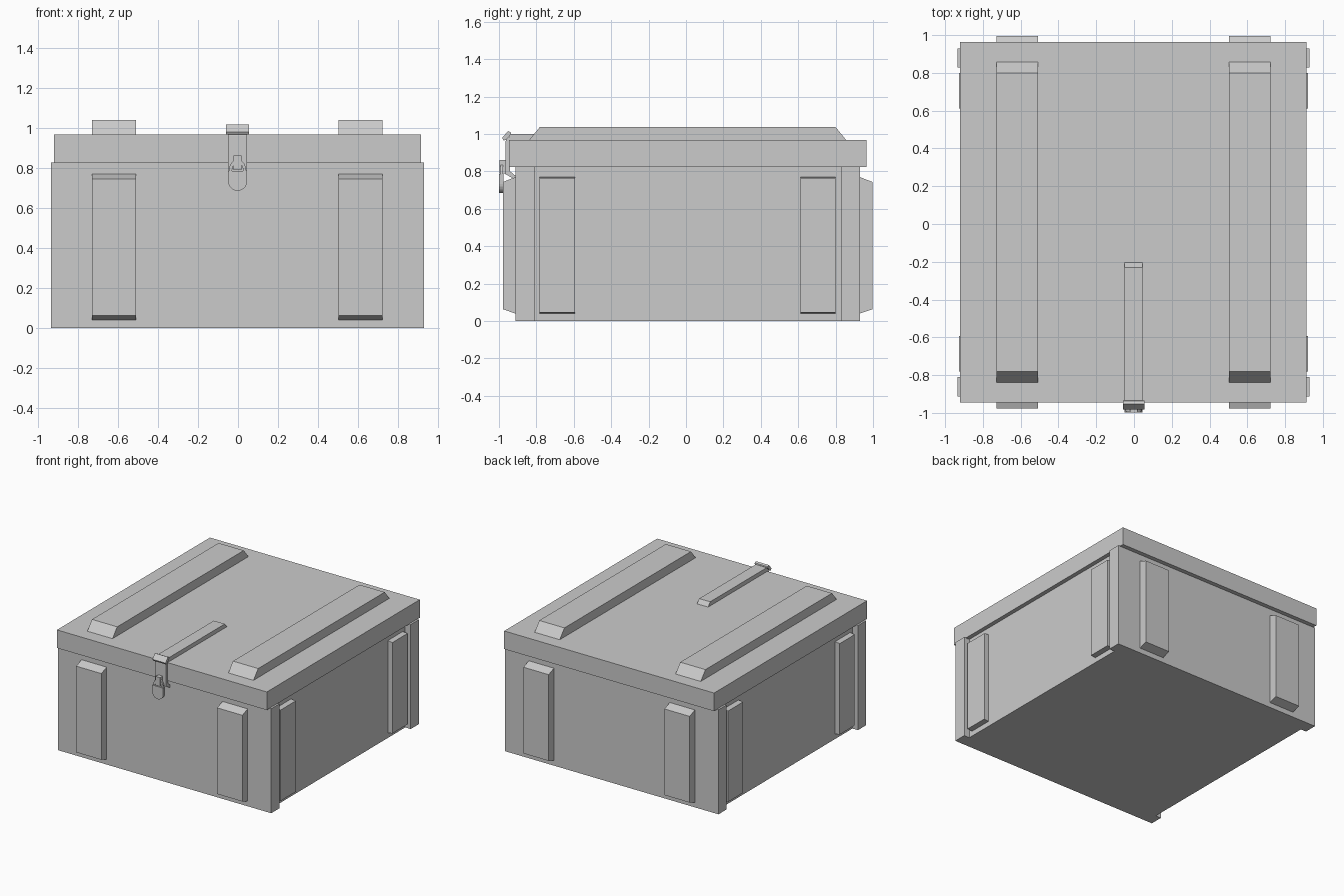
import bpy, bmesh, math
from mathutils import Vector

if "Cube" in bpy.data.objects:
    bpy.data.objects.remove(bpy.data.objects["Cube"])

CX, CY = -0.003, 0.009   # centre of the crate body in plan


def prism(name, pts, axis, a, b):
    """Extrude a 2D outline along an axis from a to b.
    x: points are (y, z); y: points are (x, z); z: points are (x, y)."""
    place = {'x': lambda u, v: (a, u, v),
             'y': lambda u, v: (u, a, v),
             'z': lambda u, v: (u, v, a)}[axis]
    step = Vector([(b - a) if axis == k else 0 for k in 'xyz'])
    bm = bmesh.new()
    face = bm.faces.new([bm.verts.new(place(u, v)) for u, v in pts])
    out = bmesh.ops.extrude_face_region(bm, geom=[face])
    bmesh.ops.translate(bm, vec=step,
                        verts=[g for g in out['geom'] if isinstance(g, bmesh.types.BMVert)])
    bmesh.ops.recalc_face_normals(bm, faces=bm.faces)
    mesh = bpy.data.meshes.new(name)
    bm.to_mesh(mesh)
    bm.free()
    ob = bpy.data.objects.new(name, mesh)
    bpy.context.collection.objects.link(ob)
    return ob


def rect(u0, u1, v0, v1):
    return [(u0, v0), (u1, v0), (u1, v1), (u0, v1)]


# Crate body: thick front and back boards with recessed side walls
w, wi, d, di = 0.932, 0.884, 0.921, 0.82
half = [(w, -d), (w, -di), (wi, -di), (wi, di), (w, di), (w, d)]
outline = half + [(-x, -y) for x, y in half]
prism("crate_body", [(CX + x, CY + y) for x, y in outline], 'z', 0, 0.826)

# Lid
prism("lid", rect(CX - 0.917, CX + 0.917, CY - 0.955, CY + 0.955), 'z', 0.824, 0.967)

# Battens on the lid, front and back
for s, side in ((-1, "left"), (1, "right")):
    x0, x1 = CX + s * 0.616 - 0.11, CX + s * 0.616 + 0.11
    prism("lid_batten_" + side,
          [(CY - 0.85, 0.965), (CY - 0.79, 1.038), (CY + 0.79, 1.038), (CY + 0.85, 0.965)],
          'x', x0, x1)
    for t, end in ((-1, "front"), (1, "back")):
        prism(f"{end}_batten_{side}",
              [(CY + t * 0.92, 0.04), (CY + t * 0.987, 0.063),
               (CY + t * 0.987, 0.744), (CY + t * 0.92, 0.77)], 'x', x0, x1)
        # Shallow battens on the recessed side walls
        yc = CY + t * 0.697
        prism(f"side_batten_{side}_{end}",
              [(CX + s * 0.88, 0.04), (CX + s * 0.924, 0.046),
               (CX + s * 0.924, 0.764), (CX + s * 0.88, 0.77)],
              'y', yc - 0.094, yc + 0.094)

# Hasp strap lying on the lid and the leaf hanging over its front edge
LX = -0.002
prism("hasp_strap", [(-0.203, 0.965), (-0.23, 0.999), (-0.945, 0.999), (-0.945, 0.965)],
      'x', LX - 0.048, LX + 0.048)
prism("hasp_leaf", [(-0.94, 0.985), (-0.955, 0.985), (-0.965, 0.96), (-0.965, 0.785),
                    (-0.91, 0.755), (-0.91, 0.775), (-0.94, 0.80)],
      'x', LX - 0.048, LX + 0.048)

# Hinge knuckle: small block tilted over the lid edge
prism("hasp_knuckle", [(-0.983, 0.979), (-0.975, 0.965), (-0.96, 0.97), (-0.935, 1.0),
                       (-0.937, 1.009), (-0.952, 1.016)],
      'x', LX - 0.057, LX + 0.057)

# Staple
prism("staple", rect(LX - 0.02, LX + 0.02, 0.79, 0.86), 'y', -0.998, -0.96)

# Padlock body with rounded bottom
r = 0.048
arc = [(LX + r * math.cos(math.pi * (1 + i / 10)), 0.733 + r * math.sin(math.pi * (1 + i / 10)))
       for i in range(11)]
prism("padlock_body", arc + [(LX + r, 0.785), (LX - r, 0.785)], 'y', -0.999, -0.976)

# Padlock shackle: half ring above the body
ring = [(math.cos(math.pi * i / 8), math.sin(math.pi * i / 8)) for i in range(9)]
shackle = [(LX + 0.044 * c, 0.782 + 0.06 * s) for c, s in ring]
shackle += [(LX + 0.028 * c, 0.782 + 0.043 * s) for c, s in reversed(ring)]
prism("padlock_shackle", shackle, 'y', -0.993, -0.978)
